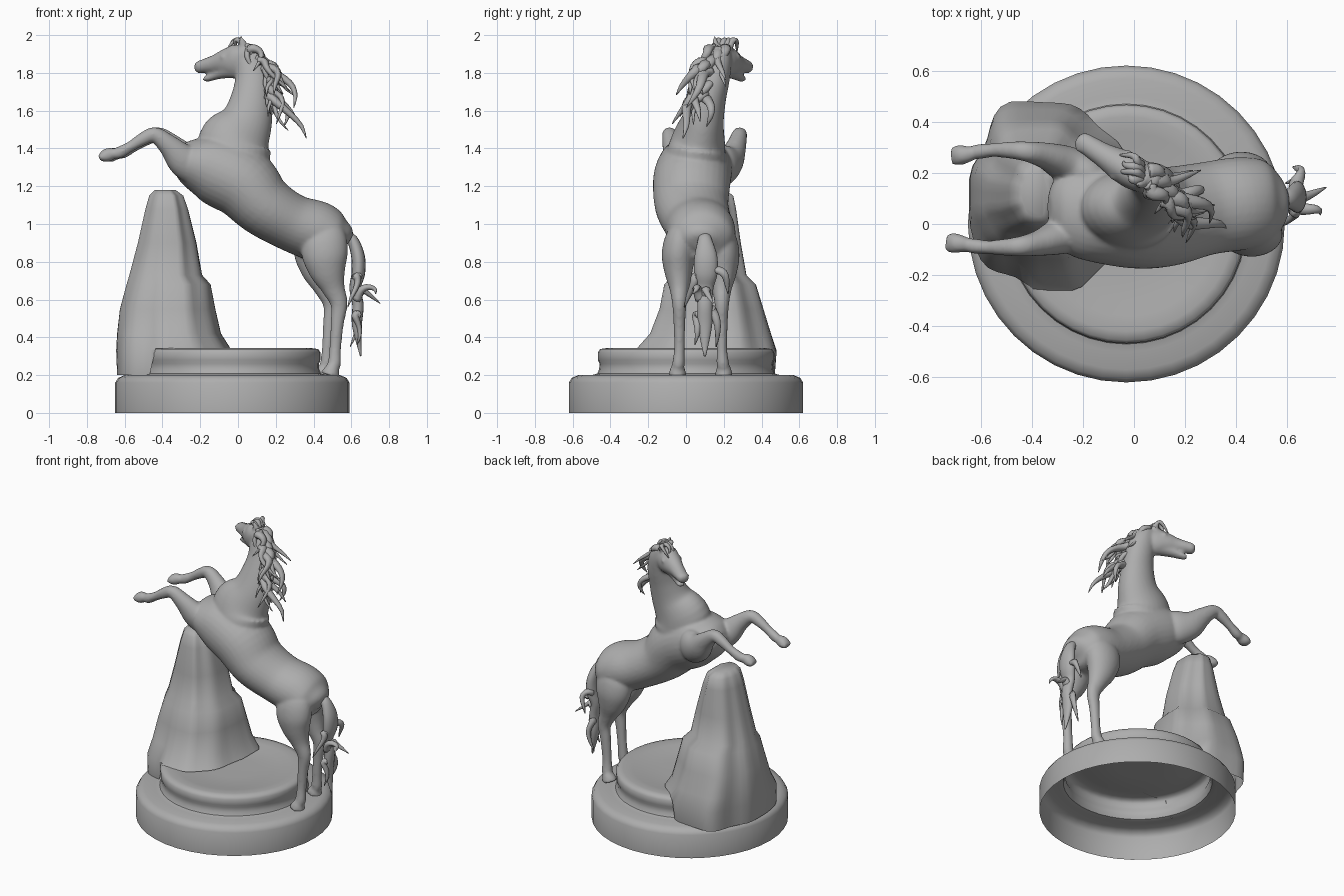
import bpy, bmesh, math, random
from mathutils import Vector

random.seed(4)
if "Cube" in bpy.data.objects:
    bpy.data.objects.remove(bpy.data.objects["Cube"])

# Single stone colour
stone = bpy.data.materials.new("stone_grey")
stone.use_nodes = True
grey = (0.42, 0.42, 0.42, 1)
stone.diffuse_color = grey
stone.node_tree.nodes["Principled BSDF"].inputs["Base Color"].default_value = grey


def finish(bm, name, angle=180):
    """Turn a bmesh into a smooth shaded object."""
    bmesh.ops.recalc_face_normals(bm, faces=bm.faces)
    mesh = bpy.data.meshes.new(name)
    bm.to_mesh(mesh)
    bm.free()
    mesh.materials.append(stone)
    obj = bpy.data.objects.new(name, mesh)
    bpy.context.collection.objects.link(obj)
    bpy.ops.object.select_all(action="DESELECT")
    bpy.context.view_layer.objects.active = obj
    obj.select_set(True)
    bpy.ops.object.shade_smooth_by_angle(angle=math.radians(angle))
    return obj


def bridge(bm, rings, cap_start=True):
    """Skin a list of closed rings of points and cap the end."""
    loops = [[bm.verts.new(p) for p in ring] for ring in rings]
    for low, high in zip(loops, loops[1:]):
        for i in range(len(low)):
            j = (i + 1) % len(low)
            bm.faces.new((low[i], low[j], high[j], high[i]))
    if cap_start:
        bm.faces.new(loops[0][::-1])
    bm.faces.new(loops[-1])


def catmull(a, b, c, d, t):
    return [0.5 * (2 * q + (r - p) * t + (2 * p - 5 * q + 4 * r - s) * t * t
            + (3 * q - p - 3 * r + s) * t ** 3) for p, q, r, s in zip(a, b, c, d)]


def tube(bm, sections, sides=32, steps=5):
    """Loft ellipses (x, y, z, half depth, half width) along a smooth path."""
    ext = [sections[0]] + list(sections) + [sections[-1]]
    path = []
    for i in range(len(sections) - 1):
        path += [catmull(*ext[i:i + 4], k / steps) for k in range(steps)]
    path.append(list(sections[-1]))
    rings = []
    for i, sec in enumerate(path):
        here = Vector(sec[:3])
        ahead = Vector(path[min(i + 1, len(path) - 1)][:3])
        behind = Vector(path[max(i - 1, 0)][:3])
        tangent = (ahead - behind).normalized()
        side = Vector((0, 1, 0))
        side = (side - tangent * side.dot(tangent)).normalized()
        depth = tangent.cross(side)
        ring = []
        for k in range(sides):
            ang = math.tau * k / sides
            ring.append(here + depth * math.cos(ang) * max(sec[3], .002)
                        + side * math.sin(ang) * max(sec[4], .002))
        rings.append(ring)
    bridge(bm, rings)


def ball(bm, centre, radius):
    made = bmesh.ops.create_uvsphere(bm, u_segments=12, v_segments=8, radius=radius)
    bmesh.ops.translate(bm, verts=made["verts"], vec=centre)


# Round two-tier plinth, an open shell underneath
profile = [(.62, 0), (.62, .16), (.605, .185), (.57, .2), (.5, .2), (.47, .208), (.46, .23),
           (.458, .26), (.467, .28), (.467, .32), (.455, .338), (.42, .343), (.36, .34),
           (.3, .328), (.15, .325), (.02, .325)]
bm = bmesh.new()
bridge(bm, [[(r * math.cos(math.tau * k / 40) - .03, r * math.sin(math.tau * k / 40), z)
             for k in range(40)] for r, z in profile], cap_start=False)
finish(bm, "plinth", 50)

# Craggy rock: height, then x and y extents of each layer; its foot rests on both tiers
layers = [(.2, -.64, -.06, -.25, .47), (.33, -.645, -.04, -.26, .48), (.42, -.64, -.09, -.19, .45),
          (.55, -.625, -.12, -.14, .41), (.68, -.59, -.145, -.115, .37), (.73, -.575, -.19, -.07, .32),
          (.9, -.53, -.22, -.05, .29), (1.08, -.49, -.265, -.02, .265), (1.15, -.47, -.29, 0, .25),
          (1.18, -.44, -.33, .03, .21)]
rings = []
for z, x0, x1, y0, y1 in layers:
    ring = []
    for k in range(48):
        ang = math.tau * k / 48
        c, s = math.cos(ang), math.sin(ang)
        crag = 1 + .05 * math.sin(4 * ang + z) + .035 * math.sin(7 * ang - 2 * z)
        px = math.copysign(abs(c) ** .85, c) * crag
        py = math.copysign(abs(s) ** .85, s) * crag
        px, py = max(-1, min(1, px)), max(-1, min(1, py))
        x, y = (x0 + x1) / 2 + px * (x1 - x0) / 2, (y0 + y1) / 2 + py * (y1 - y0) / 2
        on_tier = math.hypot(x + .03, y) < .465
        ring.append((x, y, max(z, .335 + z * .02) if on_tier else z))
    rings.append(ring)
bm = bmesh.new()
bridge(bm, rings, cap_start=False)
finish(bm, "rock", 50)

# Horse: overlapping lofts fused into one skin
bm = bmesh.new()
torso = [(.585, .08, .9, .04, .05), (.565, .08, .91, .09, .11), (.51, .08, .925, .135, .165),
         (.42, .08, .96, .16, .182), (.28, .06, 1.01, .152, .182), (.135, .03, 1.1, .165, .195),
         (.02, .03, 1.22, .19, .205), (-.12, .045, 1.29, .185, .2), (-.23, .055, 1.325, .14, .18),
         (-.3, .06, 1.35, .09, .13), (-.33, .06, 1.36, .03, .05)]
neck = [(.0, .05, 1.22, .14, .13), (-.015, .05, 1.33, .185, .16), (-.015, .065, 1.43, .195, .145),
        (.045, .09, 1.545, .14, .112), (.072, .12, 1.66, .112, .092), (.08, .15, 1.76, .097, .08),
        (.065, .175, 1.86, .08, .068), (.05, .19, 1.93, .045, .045)]
skull = [(.07, .16, 1.9, .055, .05), (0, .2, 1.865, .09, .066), (-.06, .235, 1.857, .073, .062),
         (-.12, .27, 1.847, .05, .048), (-.175, .305, 1.837, .038, .042), (-.21, .327, 1.828, .032, .036),
         (-.222, .335, 1.825, .015, .02)]
jaw = [(.02, .19, 1.83, .065, .052), (-.05, .225, 1.815, .045, .047), (-.11, .262, 1.79, .025, .034),
       (-.155, .29, 1.772, .018, .027), (-.18, .305, 1.768, .013, .02)]
for part in (torso, neck, skull, jaw):
    tube(bm, part)

# Ears, eyes and nostrils
tube(bm, [(.035, .16, 1.92, .022, .02), (.025, .155, 1.96, .02, .016), (.012, .15, 2, .004, .004)])
tube(bm, [(.025, .22, 1.92, .022, .02), (.02, .24, 1.95, .02, .016), (.01, .26, 1.985, .004, .004)])
across = Vector((.56, .83, 0))
for sign in (-1, 1):
    ball(bm, Vector((-.05, .23, 1.885)) + across * sign * .054, .016)
    ball(bm, Vector((-.2, .318, 1.845)) + across * sign * .032, .011)

# Raised forelegs: x, z, depth, width and outward drift of each section
foreleg = [(-.13, 1.29, .07, .05, -.03), (-.2, 1.305, .11, .08, 0), (-.285, 1.335, .09, .072, .04),
           (-.365, 1.415, .058, .052, .07), (-.44, 1.472, .041, .04, .085), (-.5, 1.452, .035, .034, .09),
           (-.57, 1.41, .028, .027, .09), (-.625, 1.38, .032, .03, .085), (-.655, 1.37, .026, .026, .08)]
fore_hoof = [(-.64, 1.375, .022, .024, .08), (-.675, 1.37, .035, .034, .075),
             (-.705, 1.36, .034, .04, .072), (-.735, 1.35, .016, .034, .07)]
# Hind legs standing on the lower tier
hindleg = [(.43, 1.0, .07, .04, -.04), (.455, .93, .115, .08, -.01), (.46, .84, .122, .088, .005),
           (.475, .75, .097, .075, .005), (.505, .66, .062, .053, 0), (.535, .575, .045, .038, 0),
           (.525, .47, .035, .031, 0), (.515, .34, .031, .028, 0), (.51, .26, .035, .033, .005),
           (.5, .23, .028, .03, .01)]
hind_hoof = [(.503, .25, .03, .032, .01), (.495, .225, .042, .042, .01), (.487, .198, .052, .048, .01)]


def leg(sections, y, out, shift):
    tube(bm, [(x + shift, y + out * drift, z, a, b) for x, z, a, b, drift in sections])


for chain in (foreleg, fore_hoof):
    leg(chain, .19, 1.1, .02)
    leg(chain, -.01, -.9, 0)
for chain in (hindleg, hind_hoof):
    leg(chain, .19, 1, -.04)
    leg(chain, -.035, -1, 0)
horse = finish(bm, "horse")
fuse = horse.modifiers.new("fuse", "REMESH")
fuse.mode = "VOXEL"
fuse.voxel_size = .009
fuse.use_smooth_shade = True
soften = horse.modifiers.new("soften", "SMOOTH")
soften.factor = .5
soften.iterations = 8


def strand(bm, root, reach, radius, sway):
    """A tapering, waving lock of hair."""
    phase = random.uniform(0, math.tau)
    sections = []
    for k in range(7):
        t = k / 6
        wave = sway * t * math.sin(phase + 5 * t)
        p = root + reach * t + Vector((wave, wave * .6, .05 * math.sin(math.pi * t)))
        thick = radius * (1 - t) ** .6 + .002
        sections.append((*p, thick, thick * 1.3))
    tube(bm, sections, 8, 2)


# Mane: locks rooted along the crest, with a short forelock
crest = [Vector((.05, .18, 1.94)), Vector((.14, .11, 1.83)), Vector((.165, .07, 1.66))]
bm = bmesh.new()
for i in range(24):
    t = i / 23 * 1.99
    root = crest[int(t)].lerp(crest[int(t) + 1], t % 1)
    root.y += random.uniform(-.04, .04)
    reach = Vector((random.uniform(.03, .18), random.uniform(-.11, .02), random.uniform(-.23, -.1)))
    strand(bm, root, reach, random.uniform(.017, .027), .05)
for i in range(4):
    strand(bm, Vector((.03, .17 + i * .02, 1.94)), Vector((-.07, .02 + i * .01, -.03)), .014, .02)
finish(bm, "mane")

# Tail: a full upper switch that breaks into loose locks
bm = bmesh.new()
tube(bm, [(.56, .1, .93, .03, .03), (.605, .1, .915, .03, .038), (.635, .105, .83, .036, .06),
          (.637, .105, .74, .036, .062), (.62, .1, .66, .03, .045), (.635, .1, .57, .03, .04),
          (.63, .1, .46, .026, .038), (.65, .1, .3, .004, .006)], 16)
for y, rise, reach in ((.14, .75, (.02, .1, -.12)), (.06, .72, (-.02, -.05, -.16)),
                       (.1, .62, (.1, .03, -.04)), (.08, .6, (.09, -.05, .03)),
                       (.13, .55, (-.02, .04, -.2)), (.07, .52, (-.01, -.03, -.16))):
    strand(bm, Vector((.63, y, rise)), Vector(reach), .022, .03)
finish(bm, "tail")
